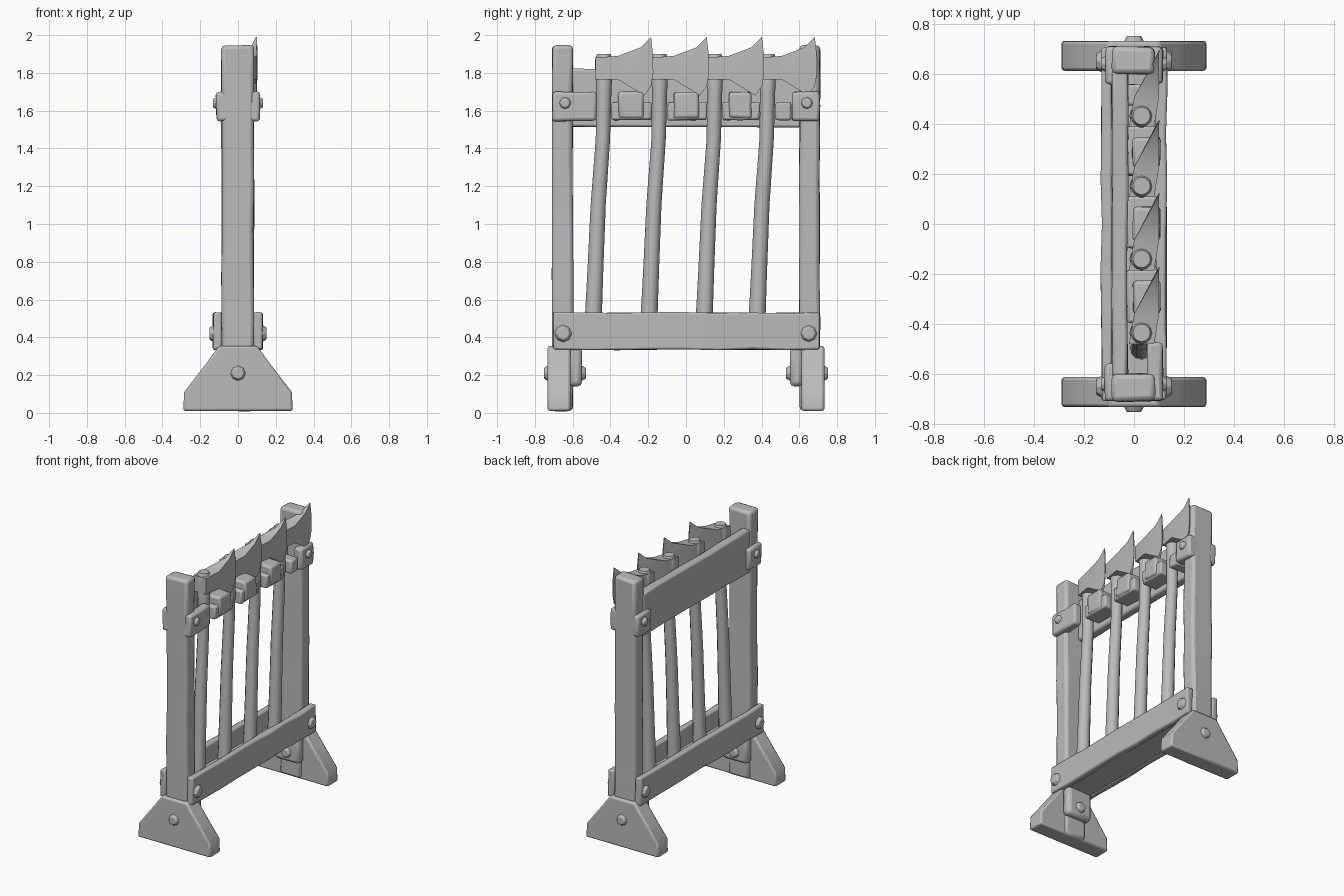
import bpy, bmesh, math, random
from mathutils import Vector

random.seed(4)
if "Cube" in bpy.data.objects:
    bpy.data.objects.remove(bpy.data.objects["Cube"], do_unlink=True)

mat = bpy.data.materials.new("plain grey")
mat.use_nodes = True
grey = (0.5, 0.5, 0.5, 1)
mat.diffuse_color = grey
mat.node_tree.nodes["Principled BSDF"].inputs["Base Color"].default_value = grey


def finish(name, bm, bevel=0.012):
    bmesh.ops.recalc_face_normals(bm, faces=bm.faces)
    mesh = bpy.data.meshes.new(name)
    bm.to_mesh(mesh)
    bm.free()
    mesh.materials.append(mat)
    ob = bpy.data.objects.new(name, mesh)
    bpy.context.collection.objects.link(ob)
    if bevel:
        mod = ob.modifiers.new("worn edges", 'BEVEL')
        mod.width = bevel
        mod.segments = 2
        mod.limit_method = 'ANGLE'
        mod.angle_limit = math.radians(35)
    bpy.ops.object.select_all(action='DESELECT')
    ob.select_set(True)
    bpy.context.view_layer.objects.active = ob
    bpy.ops.object.shade_smooth_by_angle(angle=math.radians(35))
    return ob


def beam(name, x, y, z, bevel=0.012, cuts=0, wobble=0.0):
    """Box between (min, max) pairs, optionally cut and roughly hewn."""
    bm = bmesh.new()
    bmesh.ops.create_cube(bm, size=1)
    spans = (x, y, z)
    for v in bm.verts:
        v.co = Vector([a + (b - a) * (c + 0.5) for (a, b), c in zip(spans, v.co)])
    if cuts:
        axis = max(range(3), key=lambda i: spans[i][1] - spans[i][0])
        long_edges = [e for e in bm.edges
                      if abs(e.verts[0].co[axis] - e.verts[1].co[axis]) > 0.01]
        bmesh.ops.subdivide_edges(bm, edges=long_edges, cuts=cuts, use_grid_fill=True)
    for v in bm.verts:
        v.co += Vector([random.uniform(-wobble, wobble) for _ in range(3)])
    return finish(name, bm, bevel)


def prism(name, outline, y0, y1, bevel=0.012):
    """Extrude an x-z outline along y."""
    bm = bmesh.new()
    face = bm.faces.new([bm.verts.new((x, y0, z)) for x, z in outline])
    ext = bmesh.ops.extrude_face_region(bm, geom=[face])["geom"]
    bmesh.ops.translate(bm, vec=(0, y1 - y0, 0),
                        verts=[g for g in ext if isinstance(g, bmesh.types.BMVert)])
    return finish(name, bm, bevel)


def peg(name, center, direction, radius, length):
    """Faceted wooden peg end."""
    bm = bmesh.new()
    bmesh.ops.create_cone(bm, cap_ends=True, segments=8, radius1=radius,
                          radius2=radius * 0.65, depth=length)
    rot = Vector((0, 0, 1)).rotation_difference(Vector(direction))
    for v in bm.verts:
        v.co = rot @ v.co + Vector(center)
    return finish(name, bm, 0.004)


def span(side, a, b):
    return tuple(sorted((side * a, side * b)))


# Posts, splayed feet, braces, brackets and pegs at both ends
half_foot = [(0.29, 0.01), (0.285, 0.11), (0.17, 0.26), (0.1, 0.355)]
foot = half_foot + [(-x, z) for x, z in reversed(half_foot)]
for end, s in (("front", -1), ("back", 1)):
    beam(end + "_post", (-0.087, 0.083), span(s, 0.6, 0.708), (0.01, 1.945),
         0.02, 7, 0.004)
    prism(end + "_foot", foot, s * 0.612, s * 0.732)
    beam(end + "_inner_brace", (-0.1, 0.1), span(s, 0.55, 0.62), (0.14, 0.35), 0.025)
    peg(end + "_inner_peg", (0, s * 0.545, 0.21), (0, -s, 0), 0.045, 0.03)
    peg(end + "_outer_peg", (0, s * 0.737, 0.21), (0, s, 0), 0.045, 0.03)
    for side, t in (("left", 1), ("right", -1)):
        inner = 0.475 if t > 0 and s < 0 else 0.56
        beam(f"{end}_{side}_bracket", span(t, 0.05, 0.115), span(s, inner, 0.708),
             (1.545, 1.7), 0.015, 1, 0.003)
        peg(f"{end}_{side}_upper_peg", (t * 0.12, s * 0.64, 1.64), (t, 0, 0), 0.035, 0.025)
        peg(f"{end}_{side}_lower_peg", (t * 0.136, s * 0.65, 0.42), (t, 0, 0), 0.05, 0.03)

# Lower trough: two side planks and a floor
for side, t in (("left", 1), ("right", -1)):
    beam(side + "_lower_plank", span(t, 0.085, 0.13), (-0.705, 0.705), (0.335, 0.53),
         0.01, 7, 0.004)
beam("trough_floor", (-0.09, 0.09), (-0.61, 0.61), (0.337, 0.4), 0.004)

# Tall upper board behind the axes
beam("upper_board", (-0.088, -0.025), (-0.61, 0.61), (1.515, 1.82), 0.012, 7, 0.004)

# Axes leaning in the rack
head_outline = [(-0.045, 1.88), (-0.045, 1.765), (0.075, 1.765), (0.165, 1.745),
                (0.215, 1.68), (0.25, 1.73), (0.262, 1.80), (0.26, 1.90),
                (0.25, 1.99), (0.195, 1.935), (0.075, 1.89)]
axe_y = (-0.435, -0.14, 0.152, 0.432)


def axe(index, y):
    # Haft: rings along a slight forward lean
    bm = bmesh.new()
    rings = []
    for z, lean, r in ((0.4, -0.06, 0.046), (0.75, -0.045, 0.042), (1.1, -0.03, 0.04),
                       (1.45, -0.005, 0.038), (1.7, 0, 0.04), (1.87, 0, 0.048),
                       (1.9, 0, 0.035)):
        rings.append([bm.verts.new((0.03 + r * math.cos(a * math.tau / 12),
                                    y + lean + r * math.sin(a * math.tau / 12), z))
                      for a in range(12)])
    for low, high in zip(rings, rings[1:]):
        for a in range(12):
            b = (a + 1) % 12
            bm.faces.new((low[a], low[b], high[b], high[a]))
    bm.faces.new(rings[0])
    bm.faces.new(rings[-1])
    finish(f"axe_haft_{index}", bm, 0)

    # Head: a wedge that thins to the cutting edge and turns outward
    bm = bmesh.new()
    sides = []
    for s in (-1, 1):
        loop = []
        for d, z in head_outline:
            thick = 0.05 if d < 0.1 else max(0.003, 0.04 * (0.26 - d) / 0.16)
            loop.append(bm.verts.new((0.03 + max(d, 0) * 0.27 + s * thick, y + d, z)))
        sides.append(loop)
        bm.faces.new(loop)
    n = len(head_outline)
    for i in range(n):
        j = (i + 1) % n
        bm.faces.new((sides[0][i], sides[0][j], sides[1][j], sides[1][i]))
    bmesh.ops.triangulate(bm, faces=[f for f in bm.faces if len(f.verts) > 4])
    finish(f"axe_head_{index}", bm, 0)


for i, y in enumerate(axe_y, 1):
    axe(i, y)

# Notched rail: stepped blocks between neighbouring hafts
edges = list(axe_y) + [0.6]
for i, (a, b) in enumerate(zip(edges, edges[1:]), 1):
    beam(f"rail_block_{i}", (-0.03, 0.095), (a + 0.042, b - 0.042), (1.55, 1.645),
         0.012, 1, 0.003)
    if i < 4:
        beam(f"rail_nub_{i}", (-0.005, 0.105), (a + 0.075, b - 0.085), (1.56, 1.7),
             0.015, 1, 0.004)
